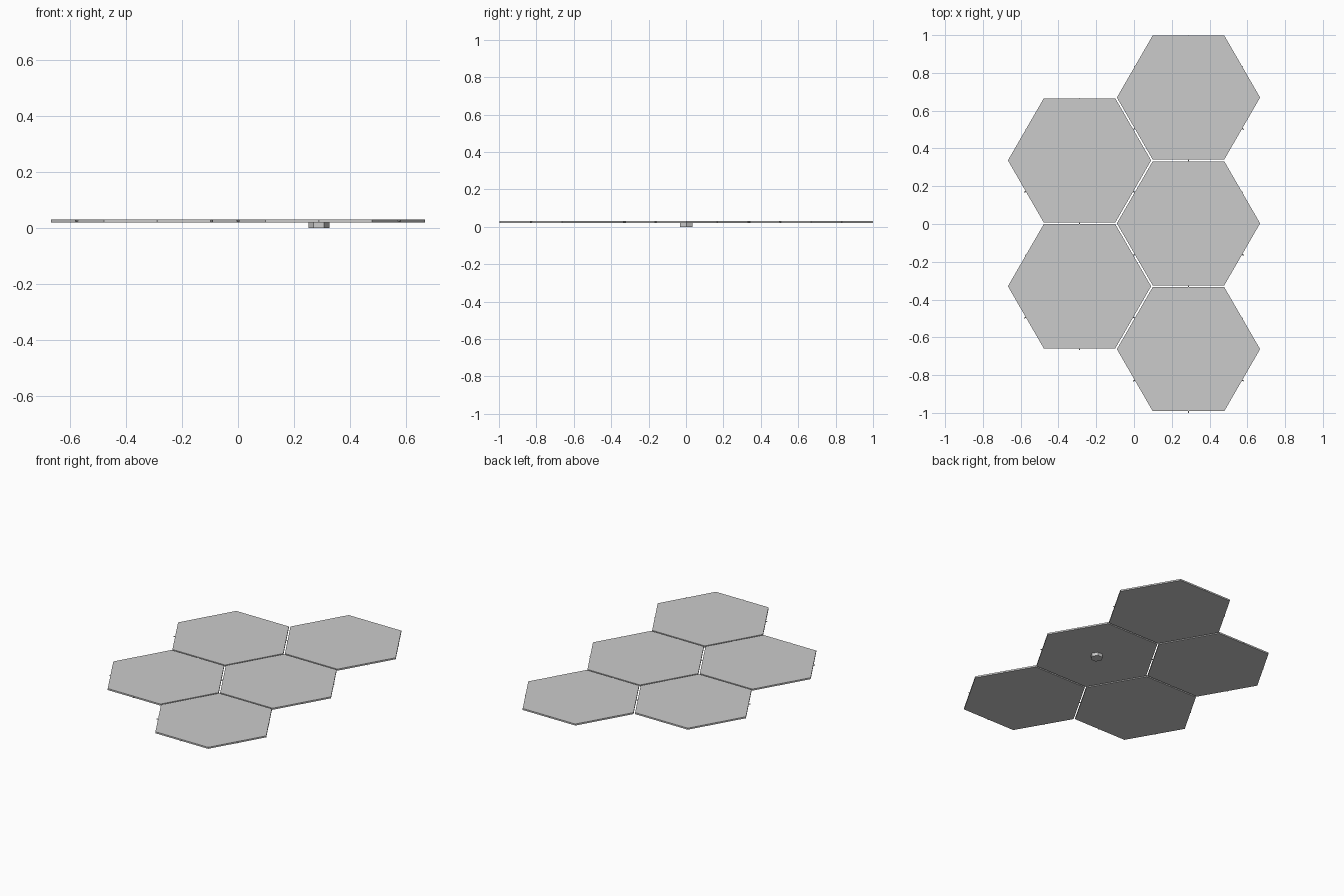
import bpy
import bmesh
from math import cos, sin, radians
from mathutils import Matrix, Vector

cube = bpy.data.objects.get("Cube")
if cube:
    bpy.data.objects.remove(cube)

APOTHEM = 0.3283
RADIUS = APOTHEM / cos(radians(30))
GAP = 0.0095
PITCH = 2 * APOTHEM + GAP
COLUMN = PITCH * sin(radians(60)) / 2
Y_SHIFT = 0.0035
BOTTOM, TOP = 0.021, 0.031

grey = bpy.data.materials.new("light grey")
grey.use_nodes = True
colour = (0.6, 0.6, 0.6, 1)
grey.diffuse_color = colour
grey.node_tree.nodes["Principled BSDF"].inputs["Base Color"].default_value = colour


def finish(name, bm):
    mesh = bpy.data.meshes.new(name)
    bm.to_mesh(mesh)
    bm.free()
    mesh.materials.append(grey)
    obj = bpy.data.objects.new(name, mesh)
    bpy.context.collection.objects.link(obj)
    return obj


def add_prism(bm, sides, radius, depth, matrix):
    bmesh.ops.create_cone(bm, cap_ends=True, segments=sides, radius1=radius,
                          radius2=radius, depth=depth, matrix=matrix)


def hexagon(bm, centre, radius, low, high):
    # Corners point along x
    place = Matrix.Translation((*centre, (low + high) / 2))
    add_prism(bm, 6, radius, high - low, place @ Matrix.Rotation(radians(30), 4, "Z"))
    # Normalise the orientation whichever way the primitive starts
    widest = max(v.co.x for v in bm.verts) - centre[0]
    if widest < radius * 0.95:
        bmesh.ops.rotate(bm, verts=bm.verts, cent=(*centre, 0),
                         matrix=Matrix.Rotation(radians(30), 3, "Z"))


# Hexagonal tiles: three in the left column, two in the right
centres = [(COLUMN, Y_SHIFT + k * PITCH) for k in (-1, 0, 1)]
centres += [(-COLUMN, Y_SHIFT + k * PITCH) for k in (-0.5, 0.5)]

for number, centre in enumerate(centres, 1):
    bm = bmesh.new()
    hexagon(bm, centre, RADIUS, BOTTOM, TOP)
    finish(f"hexagon_tile_{number}", bm)

    # Connector pins: long on the front sides, short on the back sides
    bm = bmesh.new()
    for angle in range(30, 390, 60):
        out = Vector((cos(radians(angle)), sin(radians(angle)), 0))
        reach = 0.003 if out.y > 0 else 0.01
        inset = 0.005
        middle = Vector((*centre, (BOTTOM + TOP) / 2)) + out * (APOTHEM + (reach - inset) / 2)
        turn = out.to_track_quat("Z", "Y").to_matrix().to_4x4()
        add_prism(bm, 8, 0.0028, reach + inset, Matrix.Translation(middle) @ turn)
    finish(f"connector_pins_{number}", bm)

# Small hexagonal foot under the middle tile
bm = bmesh.new()
hexagon(bm, (COLUMN, Y_SHIFT - 0.002), 0.0375, 0, BOTTOM)
finish("mounting_foot", bm)
